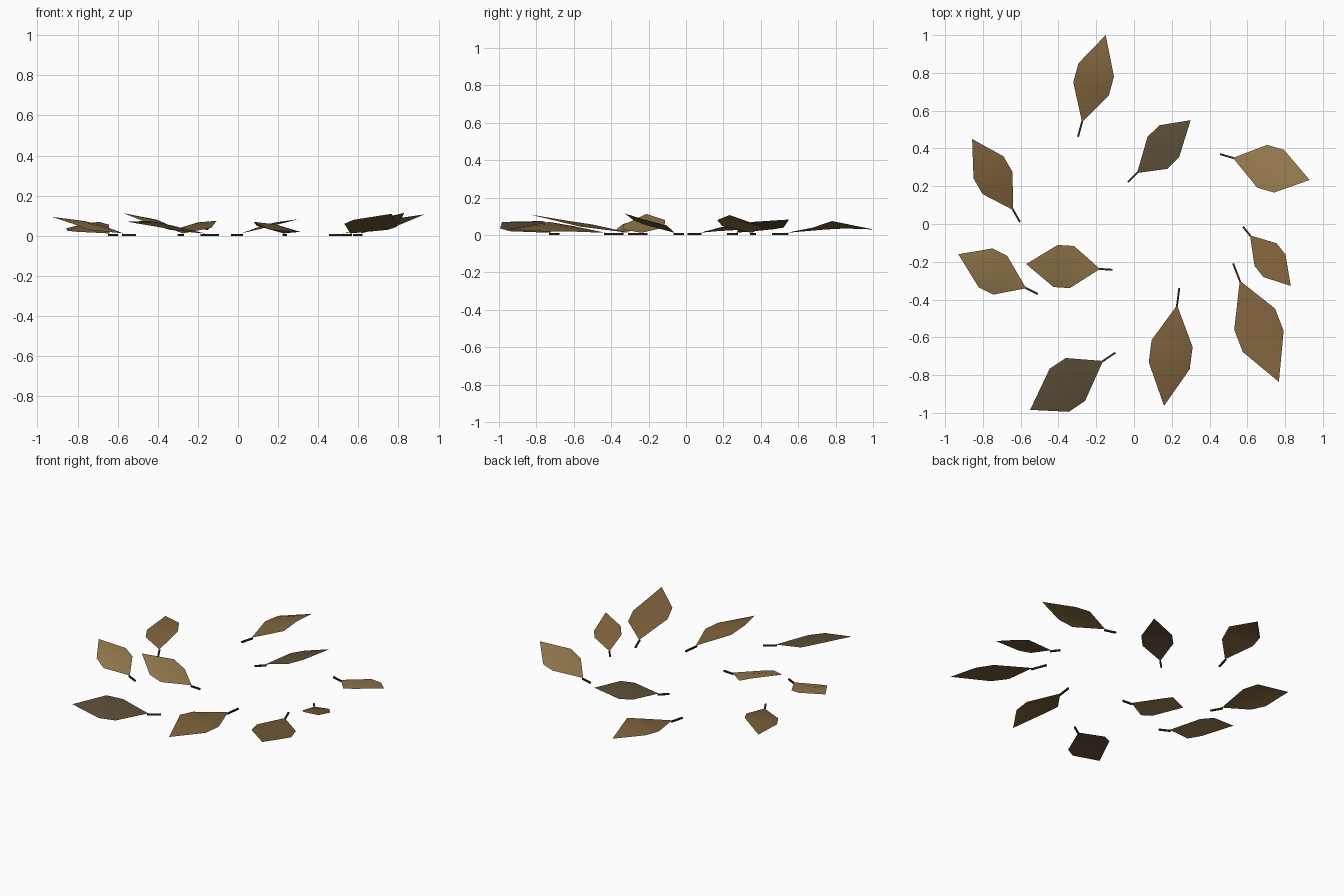
import bpy
from mathutils import Vector

if "Cube" in bpy.data.objects:
    bpy.data.objects.remove(bpy.data.objects["Cube"])


def material(name, rgb):
    m = bpy.data.materials.new(name)
    m.diffuse_color = (*rgb, 1)
    m.use_nodes = True
    m.node_tree.nodes["Principled BSDF"].inputs["Base Color"].default_value = m.diffuse_color
    return m


COLOURS = {
    "tan": material("tan_leaf", (0.30, 0.195, 0.075)),
    "brown": material("brown_leaf", (0.205, 0.12, 0.045)),
    "dark": material("dark_leaf", (0.11, 0.075, 0.04)),
}
STEM = material("stem", (0.035, 0.025, 0.015))


def add_mesh(name, verts, faces, mat):
    me = bpy.data.meshes.new(name)
    me.from_pydata(verts, [], faces)
    me.materials.append(mat)
    ob = bpy.data.objects.new(name, me)
    bpy.context.collection.objects.link(ob)
    return ob


def leaf(i, base, tip, half_width, skew, left_z, right_z, tip_z, colour):
    base, tip = Vector((*base, 0)), Vector((*tip, 0))
    axis = tip - base
    u = axis.normalized()
    n = Vector((-u.y, u.x, 0))

    def point(t, off, z):
        p = base + axis * t + n * off
        return (p.x, p.y, z)

    # Curled blade: base, three-point rows (left, rib, right), tip
    verts = [point(0, 0, 0.012)]
    for t, lz, rz in zip((0.38, 0.60), left_z, right_z):
        verts += [point(t + skew, half_width, lz),
                  point(t, 0, (lz + rz) / 2 + 0.012),
                  point(t - skew, -half_width, rz)]
    verts.append(point(1, 0, tip_z))
    faces = [(0, 2, 1), (0, 3, 2), (1, 2, 5, 4), (2, 3, 6, 5), (4, 5, 7), (5, 6, 7)]
    blade = add_mesh(f"leaf_blade_{i}", verts, faces, COLOURS[colour])
    for p in blade.data.polygons:
        p.use_smooth = True

    # Thin square stem lying on the ground
    r = 0.005
    ends = (-0.17, 0.015)
    sv = [point(t, s * r, z) for t in ends for s, z in ((-1, 0), (1, 0), (1, 2 * r), (-1, 2 * r))]
    sf = [(0, 1, 2, 3), (7, 6, 5, 4)] + [(k, k + 4, (k + 1) % 4 + 4, (k + 1) % 4) for k in range(4)]
    add_mesh(f"leaf_stem_{i}", sv, sf, STEM)


# base, tip, half width, side skew, left heights, right heights, tip height, colour
LEAVES = [
    ((-0.275, 0.54), (-0.15, 1.0), 0.100, 0.02, (0.03, 0.035), (0.04, 0.075), 0.03, "brown"),
    ((0.016, 0.27), (0.30, 0.55), 0.097, 0.055, (0.03, 0.04), (0.05, 0.07), 0.083, "dark"),
    ((0.524, 0.35), (0.93, 0.233), 0.116, -0.015, (0.04, 0.05), (0.05, 0.08), 0.107, "tan"),
    ((0.614, -0.06), (0.83, -0.328), 0.083, -0.03, (0.05, 0.06), (0.055, 0.08), 0.115, "brown"),
    ((0.56, -0.30), (0.767, -0.836), 0.121, -0.023, (0.03, 0.045), (0.06, 0.08), 0.11, "brown"),
    ((0.228, -0.43), (0.159, -0.963), 0.110, 0.008, (0.02, 0.02), (0.05, 0.07), 0.03, "brown"),
    ((-0.164, -0.725), (-0.55, -0.984), 0.123, 0.045, (0.02, 0.035), (0.05, 0.075), 0.07, "dark"),
    ((-0.18, -0.238), (-0.571, -0.212), 0.112, 0.01, (0.03, 0.055), (0.04, 0.08), 0.113, "tan"),
    ((-0.571, -0.34), (-0.93, -0.16), 0.108, -0.033, (0.03, 0.06), (0.05, 0.07), 0.095, "tan"),
    ((-0.64, 0.074), (-0.857, 0.45), 0.098, -0.025, (0.02, 0.025), (0.055, 0.07), 0.037, "brown"),
]
for i, args in enumerate(LEAVES, 1):
    leaf(i, *args)
